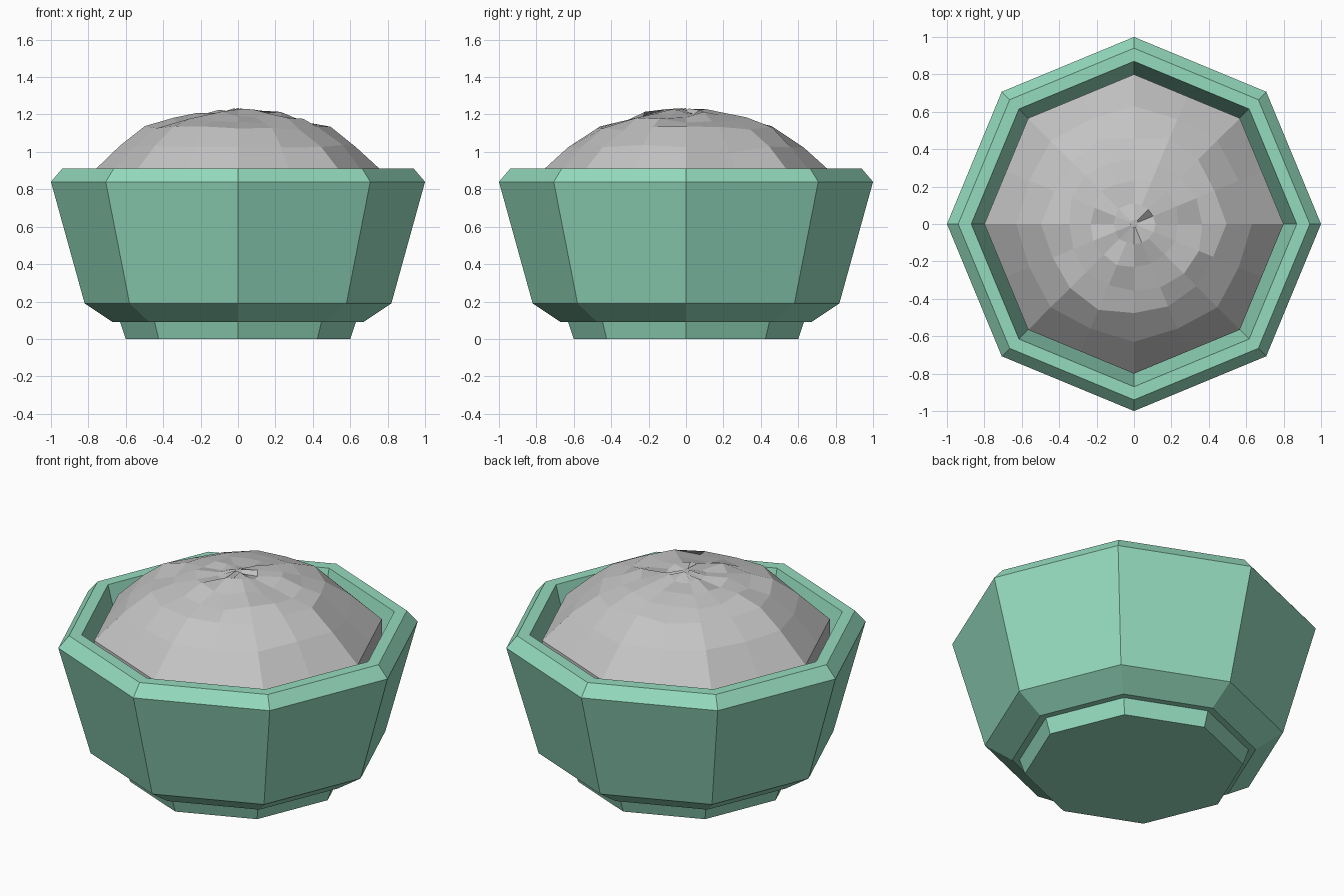
import bpy
import bmesh
import math
import random

random.seed(4)
cube = bpy.data.objects.get("Cube")
if cube:
    bpy.data.objects.remove(cube, do_unlink=True)


def make_material(name, rgb):
    mat = bpy.data.materials.new(name)
    mat.use_nodes = True
    mat.diffuse_color = (*rgb, 1)
    mat.node_tree.nodes["Principled BSDF"].inputs["Base Color"].default_value = (*rgb, 1)
    return mat


def build_rings(name, profile, sides, mat, shape=None):
    """Stack rings of points from a (radius, height) profile and close both ends."""
    bm = bmesh.new()
    rings = []
    for row, (radius, height) in enumerate(profile):
        ring = []
        for i in range(sides):
            r, z = shape(row, i, radius, height) if shape else (radius, height)
            a = math.tau * i / sides
            ring.append(bm.verts.new((r * math.cos(a), r * math.sin(a), z)))
        rings.append(ring)
    for low, high in zip(rings, rings[1:]):
        for i in range(sides):
            j = (i + 1) % sides
            bm.faces.new((low[i], low[j], high[j], high[i]))
    bm.faces.new(rings[0][::-1])
    bm.faces.new(rings[-1])
    bmesh.ops.recalc_face_normals(bm, faces=bm.faces)
    mesh = bpy.data.meshes.new(name)
    bm.to_mesh(mesh)
    bm.free()
    mesh.materials.append(mat)
    obj = bpy.data.objects.new(name, mesh)
    bpy.context.collection.objects.link(obj)
    return obj


green = make_material("mint_green", (0.30, 0.71, 0.52))
grey = make_material("light_grey", (0.55, 0.55, 0.55))

# Octagonal bowl: foot, chamfered base, flared wall, bevelled rim, inner wall
bowl_profile = [(0.60, 0), (0.63, 0.09), (0.67, 0.09), (0.82, 0.19), (1.0, 0.84),
                (0.94, 0.91), (0.87, 0.91), (0.68, 0.22)]
build_rings("bowl", bowl_profile, 8, green)

# Heaped filling: octagonal skirt rising to a rounder, uneven crown
heap_profile = [(0.80, 0.60), (0.80, 0.87), (0.63, 1.03), (0.48, 1.125),
                (0.36, 1.17), (0.24, 1.2), (0.11, 1.215), (0.02, 1.22)]
flat_mid = math.cos(math.pi / 8)


def heap_shape(row, i, radius, height):
    if i % 2:
        radius *= flat_mid + (1 - flat_mid) * min(1, max(0, row - 1) / 2)
    if row == 2:
        height += random.uniform(-0.008, 0.008)
        if i == 1:  # flatter facet on the left side
            height -= 0.03
    elif row > 2:
        height += random.uniform(-0.015, 0.015)
        radius *= random.uniform(0.95, 1.05)
    return radius, height


build_rings("filling_heap", heap_profile, 16, grey, heap_shape)
